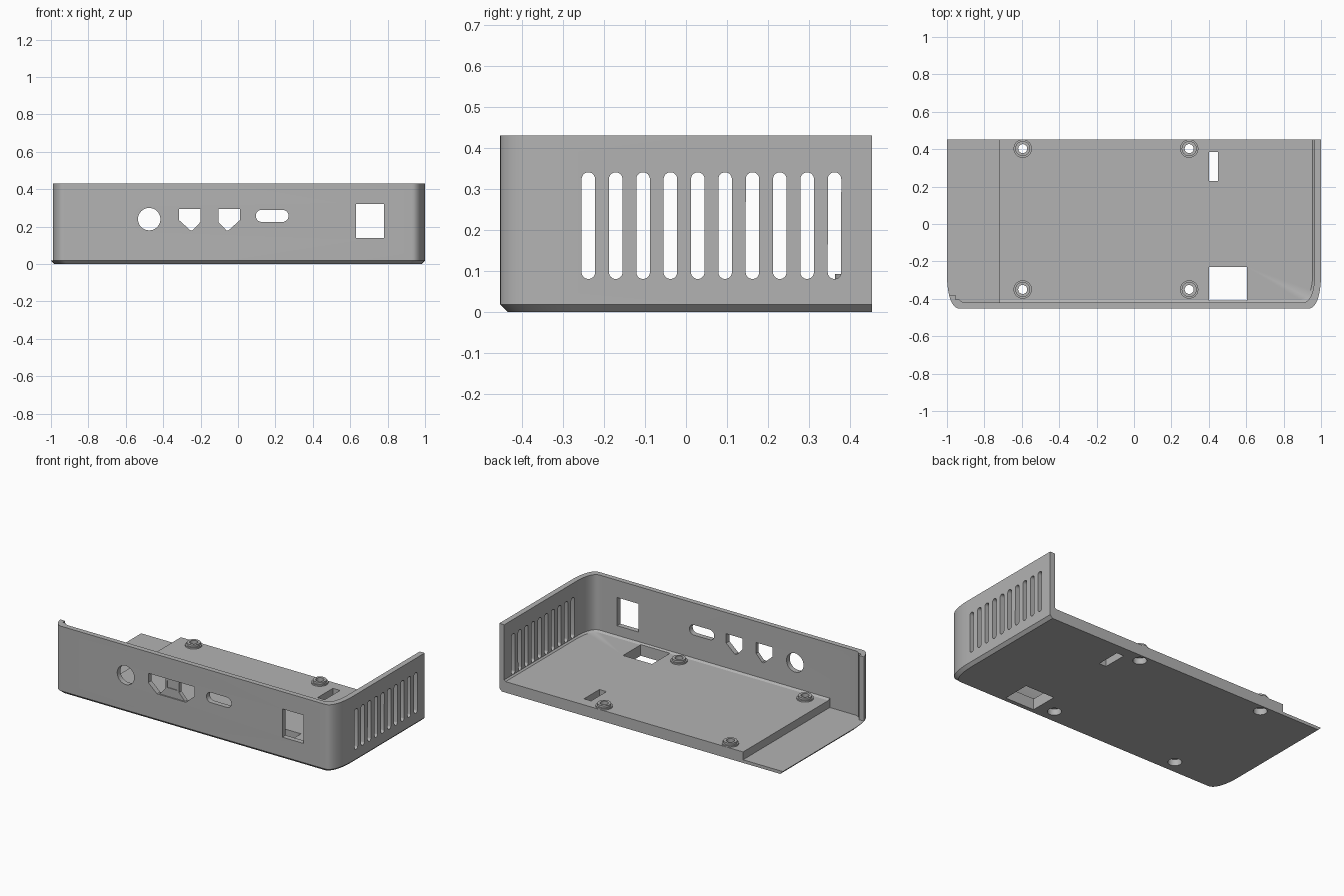
import bpy, bmesh, math
from mathutils import Matrix, Vector

cube = bpy.data.objects.get("Cube")
if cube:
    bpy.data.objects.remove(cube)

grey = bpy.data.materials.new("mid grey plastic")
grey.use_nodes = True
colour = (0.45, 0.45, 0.45, 1)
grey.diffuse_color = colour
grey.node_tree.nodes["Principled BSDF"].inputs["Base Color"].default_value = colour

BACK, TOP, FLOOR, LOW = 0.453, 0.43, 0.07, 0.02


def loft(name, layers, axes="xyz"):
    """Skin matching outlines, each (points, level), extruded along the third axis."""
    bm = bmesh.new()
    rings = []
    for pts, level in layers:
        ring = []
        for u, v in pts:
            co = dict(zip(axes, (u, v, level)))
            ring.append(bm.verts.new((co["x"], co["y"], co["z"])))
        rings.append(ring)
    for a, b in zip(rings, rings[1:]):
        for i in range(len(a)):
            j = (i + 1) % len(a)
            bm.faces.new((a[i], a[j], b[j], b[i]))
    bm.faces.new(rings[0][::-1])
    bm.faces.new(rings[-1])
    bmesh.ops.recalc_face_normals(bm, faces=bm.faces)
    mesh = bpy.data.meshes.new(name)
    bm.to_mesh(mesh)
    bm.free()
    mesh.materials.append(grey)
    obj = bpy.data.objects.new(name, mesh)
    bpy.context.collection.objects.link(obj)
    return obj


def combine(target, tool, operation="DIFFERENCE"):
    mod = target.modifiers.new("cut", "BOOLEAN")
    mod.operation, mod.solver, mod.object = operation, "EXACT", tool
    bpy.context.view_layer.objects.active = target
    bpy.ops.object.modifier_apply(modifier=mod.name)
    bpy.data.objects.remove(tool)


def rect(u0, u1, v0, v1):
    return [(u0, v0), (u1, v0), (u1, v1), (u0, v1)]


def circle(u, v, r, n=40):
    return [(u + r * math.cos(math.tau * i / n), v + r * math.sin(math.tau * i / n)) for i in range(n)]


def slot(u0, u1, v0, v1, n=10):
    """Rounded slot, along whichever direction is longer."""
    r = min(u1 - u0, v1 - v0) / 2
    pts = []
    for k, (u, v) in enumerate([(u1 - r, v1 - r), (u0 + r, v1 - r), (u0 + r, v0 + r), (u1 - r, v0 + r)]):
        for i in range(n):
            a = math.pi / 2 * (k + i / n)
            pts.append((u + r * math.cos(a), v + r * math.sin(a)))
    return pts


def corner(controls, n=16):
    """Cubic curve for one rounded corner, from the side to the front."""
    p0, p1, p2, p3 = [Vector(c) for c in controls]
    out = []
    for i in range(n + 1):
        t = i / n
        s = 1 - t
        p = p0 * s**3 + p1 * 3 * s * s * t + p2 * 3 * s * t * t + p3 * t**3
        out.append((p.x, p.y))
    return out


def mirror(pts):
    return [(-x, y) for x, y in reversed(pts)]


# Outer shell with a chamfered bottom edge
outer = corner([(1, -0.27), (1, -0.35), (0.985, -BACK), (0.93, -BACK)])
outline = [(1, BACK)] + outer + mirror(outer) + [(-1, BACK)]
inset = [(x * 0.982, BACK + (y - BACK) * 0.98) for x, y in outline]
case = loft("case_shell", [(inset, 0), (outline, 0.018), (outline, TOP)])

# Main cavity above the raised floor, and the lower floor at the end
inner = corner([(0.965, -0.27), (0.965, -0.33), (0.955, -0.42), (0.9, -0.42)])
cavity = [(0.965, 0.6)] + inner + mirror(inner) + [(-0.965, 0.6)]
cavity_low = [(x * 0.99, y * 0.966) for x, y in cavity]
combine(case, loft("cavity", [(cavity_low, FLOOR), (cavity, FLOOR + 0.009), (cavity, 0.6)]))
ledge = [(-0.72, -0.42)] + mirror(inner) + [(-0.965, 0.6), (-0.72, 0.6)]
combine(case, loft("ledge", [(ledge, LOW), (ledge, 0.2)]))

# Open end, with a stepped lip on the end of the front wall
for x1, y0 in ((-0.9, -0.38), (-0.9, -0.403)):
    x0 = -1.1 if y0 == -0.38 else -0.955
    box = rect(x0, x1, y0, 0.6)
    combine(case, loft("opening", [(box, LOW), (box, 0.6)]))


def cut_front(pts, y0=-0.6, y1=-0.38):
    combine(case, loft("port", [(pts, y0), (pts, y1)], "xzy"))


# Front ports
cut_front(circle(-0.475, 0.24, 0.06))
cut_front(slot(0.095, 0.27, 0.225, 0.29))
cut_front(rect(0.63, 0.78, 0.14, 0.32))

# Keyed port: two openings either side of a recessed web
mid = -0.1525
lobe = [(-0.163, 0.295), (-0.048, 0.295), (-0.048, 0.225), (-0.09, 0.18), (-0.102, 0.18), (-0.163, 0.235)]
web = [(-0.049, 0.295), (0.049, 0.295), (0.049, 0.225), (0.092, 0.18), (-0.092, 0.18), (-0.049, 0.225)]
for side in (1, -1):
    cut_front([(mid + side * x, z) for x, z in lobe])
cut_front([(mid + x, z) for x, z in web], -0.6, -0.445)
cut_front(rect(mid - 0.035, mid + 0.035, 0.235, 0.28), -0.6, -0.44)

# Side vents
for i in range(10):
    y = -0.238 + i * 0.06667
    vent = slot(y - 0.0165, y + 0.0165, 0.08, 0.34)
    combine(case, loft("vent", [(vent, 0.9), (vent, 1.1)], "yzx"))

# Floor openings
for pts in (rect(0.4, 0.605, -0.408, -0.23), rect(0.4, 0.45, 0.23, 0.385)):
    combine(case, loft("floor_hole", [(pts, -0.1), (pts, 0.12)]))

# Screw bosses, drilled through and counterbored from below
for x in (-0.595, 0.295):
    for y in (-0.35, 0.403):
        def disc(r):
            return circle(x, y, r)
        boss = loft("boss", [(disc(0.049), FLOOR - 0.02), (disc(0.049), 0.079),
                             (disc(0.04), 0.079), (disc(0.04), 0.092)])
        combine(case, boss, "UNION")
        drill = loft("drill", [(disc(0.04), -0.1), (disc(0.04), 0.04),
                               (disc(0.024), 0.04), (disc(0.024), 0.2)])
        combine(case, drill)

bpy.ops.object.select_all(action="DESELECT")
case.select_set(True)
bpy.context.view_layer.objects.active = case
bpy.ops.object.shade_smooth_by_angle(angle=math.radians(30))
